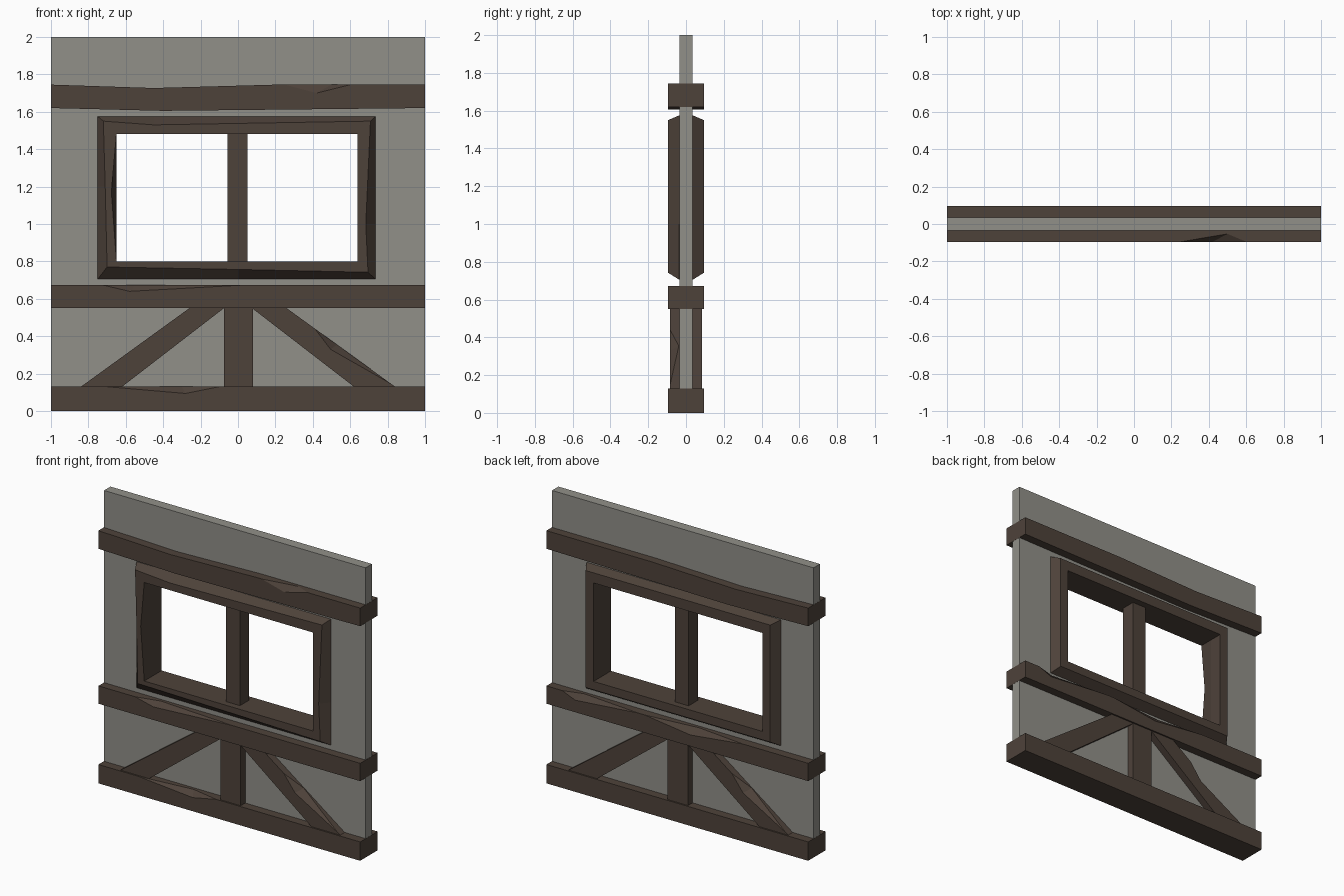
import bpy, bmesh
from mathutils import Vector

if "Cube" in bpy.data.objects:
    bpy.data.objects.remove(bpy.data.objects["Cube"])


def material(name, rgb):
    m = bpy.data.materials.new(name)
    m.diffuse_color = (*rgb, 1)
    m.use_nodes = True
    m.node_tree.nodes["Principled BSDF"].inputs["Base Color"].default_value = m.diffuse_color
    return m


PLASTER = material("grey plaster", (0.284, 0.279, 0.250))
WOOD = material("dark wood", (0.076, 0.0545, 0.042))


def finish(bm, name, mat):
    bmesh.ops.recalc_face_normals(bm, faces=bm.faces)
    me = bpy.data.meshes.new(name)
    bm.to_mesh(me)
    bm.free()
    me.materials.append(mat)
    ob = bpy.data.objects.new(name, me)
    bpy.context.collection.objects.link(ob)
    return ob


def loft(name, loops, mat):
    """Closed ring of matching loops; each loop is (y, [(x, z), ...])."""
    bm = bmesh.new()
    rows = [[bm.verts.new((x, y, z)) for x, z in pts] for y, pts in loops]
    n = len(rows[0])
    for i, a in enumerate(rows):
        b = rows[(i + 1) % len(rows)]
        for j in range(n):
            k = (j + 1) % n
            bm.faces.new((a[j], a[k], b[k], b[j]))
    return finish(bm, name, mat)


def prism(name, profile, depth):
    """Front outline in x, z extruded through the wall."""
    bm = bmesh.new()
    face = bm.faces.new([bm.verts.new((x, -depth, z)) for x, z in profile])
    ext = bmesh.ops.extrude_face_region(bm, geom=[face])
    verts = [v for v in ext["geom"] if isinstance(v, bmesh.types.BMVert)]
    bmesh.ops.translate(bm, verts=verts, vec=(0, 2 * depth, 0))
    return finish(bm, name, WOOD)


def chip(ob, a, b, f, t, out):
    """Split a notch off an edge a-b, reaching f on one face and t on the other."""
    pts = [Vector(p) for p in (a, b, f, t)]
    pts.append((pts[0] + pts[1]) / 2 + Vector(out) * 0.05)
    bm = bmesh.new()
    for p in pts:
        bm.verts.new(p)
    bmesh.ops.convex_hull(bm, input=bm.verts)
    cutter = finish(bm, "chip_cutter", WOOD)
    mod = ob.modifiers.new("chip", 'BOOLEAN')
    mod.operation, mod.solver, mod.object = 'DIFFERENCE', 'EXACT', cutter
    dg = bpy.context.evaluated_depsgraph_get()
    me = bpy.data.meshes.new_from_object(ob.evaluated_get(dg))
    ob.modifiers.clear()
    ob.data = me
    bpy.data.objects.remove(cutter)


def chip_beam(ob, top, x0, xm, x1, drop, xt, deep, s):
    """Notch in the top edge of a beam, s = -1 front, +1 back."""
    y = s * 0.095
    chip(ob, (x0, y, top), (x1, y, top), (xm, y, top - drop),
         (xt, y - s * deep, top), (0, s, 1))


def rect(x0, z0, x1, z1):
    return [(x0, z0), (x1, z0), (x1, z1), (x0, z1)]


# Wall panel with window opening
outer, hole = rect(-0.999, 0.001, 0.999, 2), rect(-0.70, 0.755, 0.69, 1.53)
loft("wall_panel", [(-0.035, outer), (0.035, outer), (0.035, hole), (-0.035, hole)], PLASTER)

# Horizontal beams
top_beam = prism("top_beam", [(-1, 1.62), (-0.4, 1.605), (1, 1.62), (1, 1.745),
                              (0.2, 1.745), (-0.45, 1.727), (-1, 1.745)], 0.095)
chip_beam(top_beam, 1.745, 0.25, 0.42, 0.60, 0.045, 0.50, 0.042, -1)
middle_beam = prism("middle_beam", rect(-1, 0.55, 1, 0.673), 0.095)
chip_beam(middle_beam, 0.673, -0.72, -0.58, 0.02, 0.033, -0.55, 0.04, -1)
chip_beam(middle_beam, 0.673, 0.30, 0.78, 0.88, 0.04, 0.74, 0.04, 1)
chip_beam(middle_beam, 0.673, -0.50, -0.10, 0.25, 0.045, -0.14, 0.04, 1)
bottom_beam = prism("bottom_beam", rect(-1, 0, 1, 0.13), 0.095)
chip_beam(bottom_beam, 0.13, -0.70, -0.28, -0.10, 0.036, -0.30, 0.04, -1)

# Centre post and diagonal braces
prism("centre_post", rect(-0.075, 0.13, 0.08, 0.55), 0.085)
for side, name in ((-1, "left_brace"), (1, "right_brace")):
    brace = prism(name, [(side * x, z) for x, z in
                         ((0.26, 0.55), (0.075, 0.55), (0.62, 0.13), (0.84, 0.13))], 0.085)
    y = -side * 0.085          # right brace is worn in front, left one behind
    chip(brace, (side * 0.41, y, 0.4414), (side * 0.82, y, 0.1445),
         (side * 0.495, y, 0.33), (side * 0.53, y * 0.45, 0.3545),
         (side * 0.58, -side, 0.8))

# Window frame: bevelled outer edge, slightly worn front
# (loop order: bottom left, bottom, bottom right, right, top right, top, top left, left)
wide = [(-0.75, 0.705), (0, 0.705), (0.735, 0.705), (0.735, 1.0),
        (0.735, 1.575), (-0.45, 1.575), (-0.75, 1.575), (-0.75, 1.2)]
front = [(-0.70, 0.77), (0, 0.757), (0.695, 0.742), (0.683, 1.0),
         (0.708, 1.55), (-0.45, 1.53), (-0.72, 1.55), (-0.71, 1.2)]
back = [(-0.71, 0.742), (0, 0.742), (0.70, 0.742), (0.70, 1.0),
        (0.70, 1.55), (-0.45, 1.55), (-0.71, 1.55), (-0.71, 1.2)]
inner = [(-0.65, 0.80), (0, 0.80), (0.64, 0.80), (0.64, 1.0),
         (0.64, 1.48), (-0.45, 1.48), (-0.65, 1.48), (-0.65, 1.2)]
worn = inner[:-1] + [(-0.677, 1.17)]
loft("window_frame", [(-0.095, front), (-0.036, wide), (0.036, wide), (0.095, back),
                      (0.095, inner), (0, inner), (-0.095, worn)], WOOD)

# Window mullion
prism("window_mullion", rect(-0.055, 0.79, 0.05, 1.49), 0.05)
